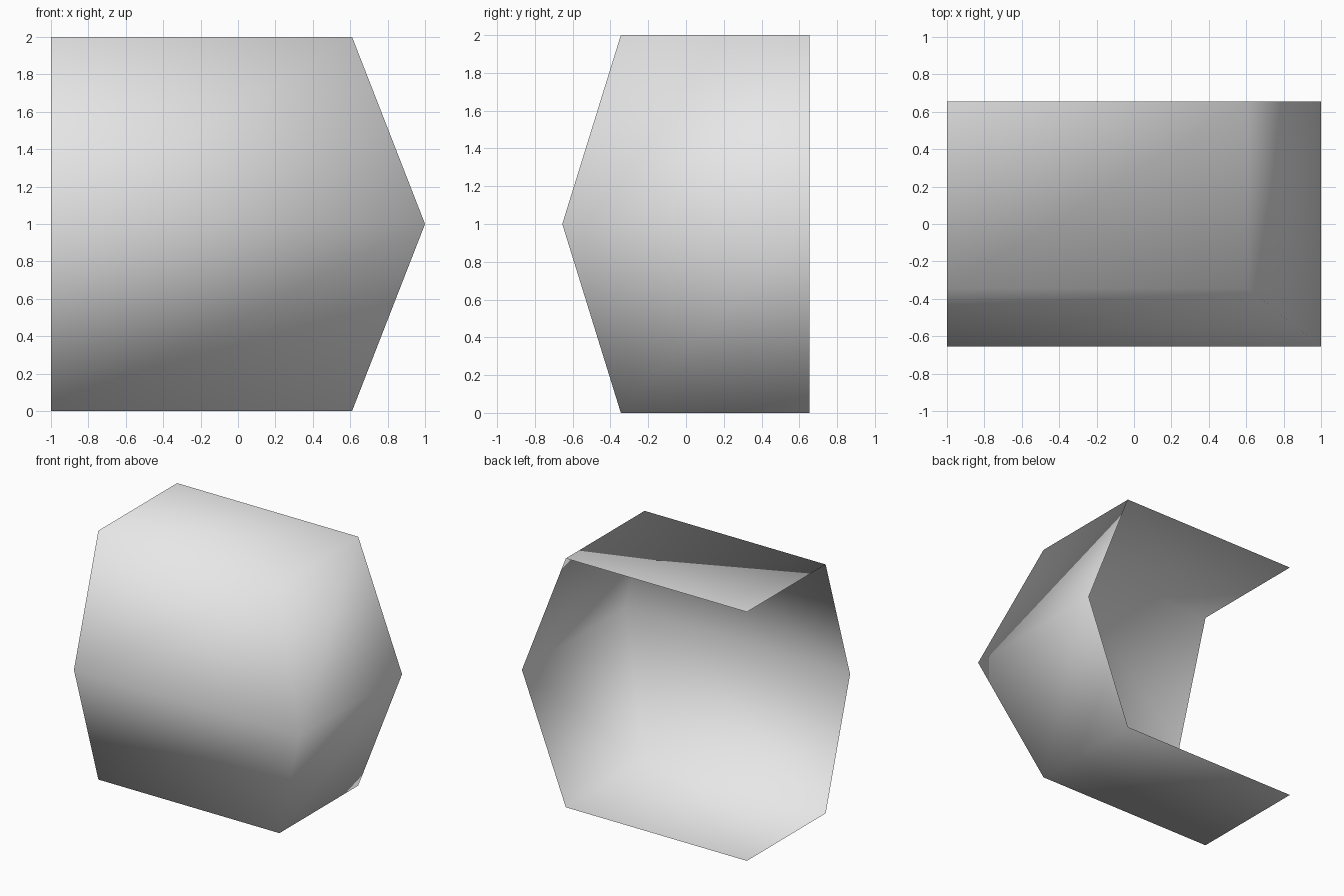
import bpy
import bmesh

default_cube = bpy.data.objects.get("Cube")
if default_cube:
    bpy.data.objects.remove(default_cube, do_unlink=True)

# One plain grey for the whole shell
GREY = (0.8, 0.8, 0.8, 1.0)
grey = bpy.data.materials.new("plain grey")
grey.use_nodes = True
grey.diffuse_color = GREY
grey.node_tree.nodes["Principled BSDF"].inputs["Base Color"].default_value = GREY

LEFT, BACK = -1.0, 0.655
bm = bmesh.new()


def wall_outline(side_x, front_y, z):
    """L-shaped outline: open left end, front corner, open back end."""
    points = [(LEFT, front_y), (side_x, front_y), (side_x, BACK)]
    return [bm.verts.new((x, y, z)) for x, y in points]


# Front and side walls, bulging to a ridge at mid height
bottom = wall_outline(0.61, -0.345, 0.0)
ridge = wall_outline(1.0, -0.655, 1.0)
top = wall_outline(0.61, -0.345, 2.0)
for low, high in ((bottom, ridge), (ridge, top)):
    for i in range(2):
        bm.faces.new((low[i], low[i + 1], high[i + 1], high[i]))

# Flat floor and roof, closing down to the open back left corner
for ring, z in ((bottom, 0.0), (top, 2.0)):
    corner = bm.verts.new((LEFT, BACK, z))
    outline = ring + [corner]
    bm.faces.new(outline if z > 1 else outline[::-1])

for face in bm.faces:
    face.smooth = True

mesh = bpy.data.meshes.new("open_shell")
bm.to_mesh(mesh)
bm.free()
mesh.materials.append(grey)
shell = bpy.data.objects.new("open_shell", mesh)
bpy.context.collection.objects.link(shell)
